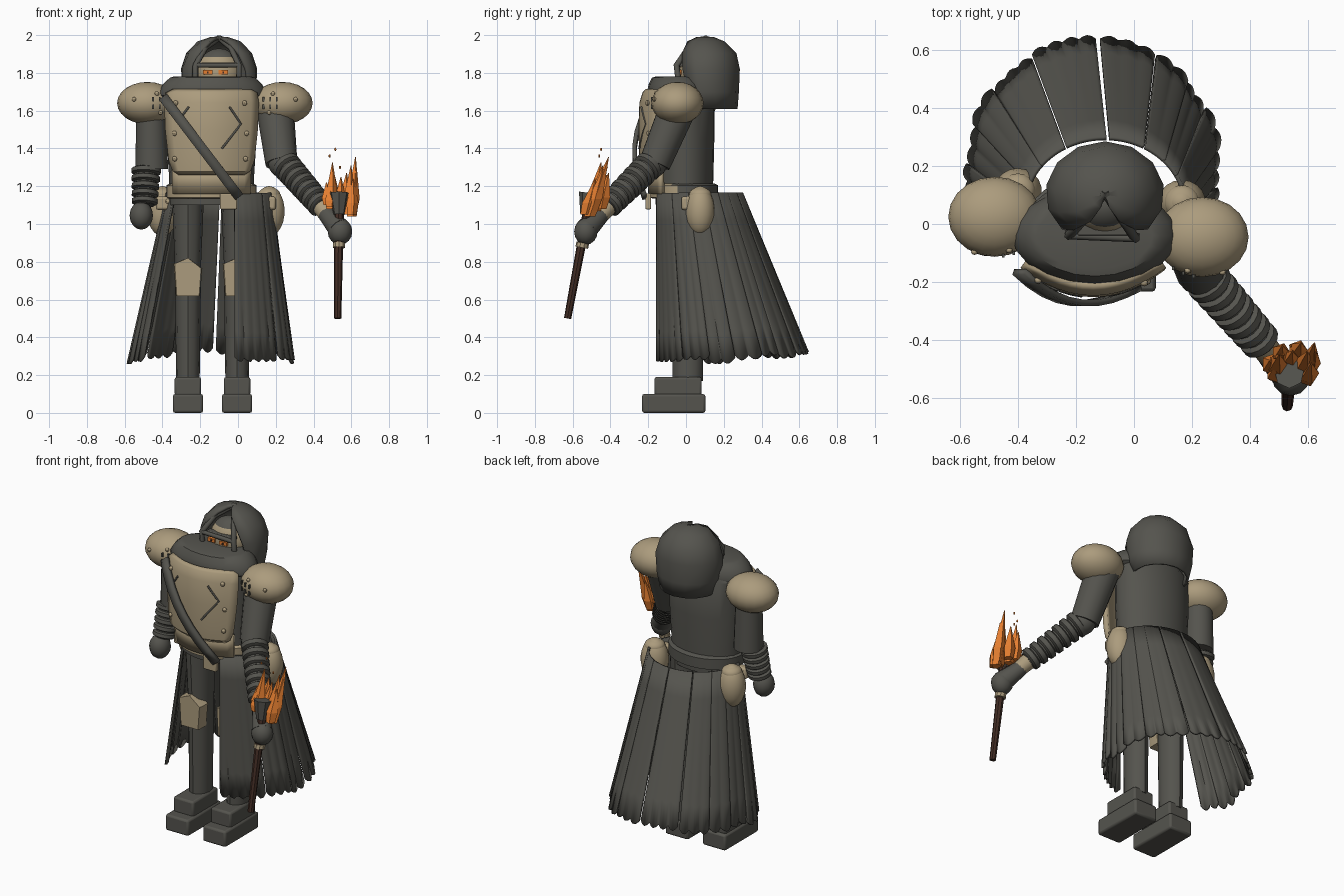
import bpy, bmesh, math, random
from mathutils import Vector, Matrix

if "Cube" in bpy.data.objects:
    bpy.data.objects.remove(bpy.data.objects["Cube"])

random.seed(4)
V = Vector


def material(name, rgb):
    m = bpy.data.materials.new(name)
    m.diffuse_color = (*rgb, 1)
    m.use_nodes = True
    m.node_tree.nodes["Principled BSDF"].inputs["Base Color"].default_value = m.diffuse_color
    return m


DARK = material("charcoal", (0.09, 0.088, 0.076))
TAN = material("tan_leather", (0.41, 0.33, 0.205))
ORANGE = material("flame_orange", (0.78, 0.21, 0.03))
BROWN = material("dark_wood", (0.055, 0.026, 0.018))


def finish(name, bm, mat):
    bmesh.ops.recalc_face_normals(bm, faces=bm.faces)
    me = bpy.data.meshes.new(name)
    bm.to_mesh(me)
    bm.free()
    me.materials.append(mat)
    o = bpy.data.objects.new(name, me)
    bpy.context.collection.objects.link(o)
    return o


def loft(name, rings, mat, closed=True, caps=True):
    bm = bmesh.new()
    vs = [[bm.verts.new(p) for p in r] for r in rings]
    n = len(vs[0])
    for a, b in zip(vs, vs[1:]):
        for i in range(n if closed else n - 1):
            j = (i + 1) % n
            bm.faces.new((a[i], a[j], b[j], b[i]))
    if closed and caps:
        bm.faces.new(vs[0])
        bm.faces.new(vs[-1])
    return finish(name, bm, mat)


def ellipse(cx, cy, z, rx, ry, n=24):
    return [V((cx + rx * math.cos(2 * math.pi * i / n), cy + ry * math.sin(2 * math.pi * i / n), z)) for i in range(n)]


def solid(o, t):
    m = o.modifiers.new("thickness", "SOLIDIFY")
    m.thickness, m.offset = t, 0
    return o


def box(name, c, s, mat, bevel=0.0):
    bm = bmesh.new()
    bmesh.ops.create_cube(bm, size=1, matrix=Matrix.Translation(c) @ Matrix.Diagonal((*s, 1)))
    o = finish(name, bm, mat)
    if bevel:
        m = o.modifiers.new("bevel", "BEVEL")
        m.width, m.segments = bevel, 2
    return o


def ball(name, c, s, mat, seg=18, rings=11):
    bm = bmesh.new()
    bmesh.ops.create_uvsphere(bm, u_segments=seg, v_segments=rings, radius=1,
                              matrix=Matrix.Translation(c) @ Matrix.Diagonal((*s, 1)))
    return finish(name, bm, mat)


def tube(name, a, b, r1, r2, mat, n=14):
    a, b = V(a), V(b)
    bm = bmesh.new()
    mtx = Matrix.Translation((a + b) / 2) @ (b - a).to_track_quat('Z', 'Y').to_matrix().to_4x4()
    bmesh.ops.create_cone(bm, cap_ends=True, segments=n, radius1=r1, radius2=r2, depth=(b - a).length, matrix=mtx)
    return finish(name, bm, mat)


def path(name, pts, r, mat):
    cu = bpy.data.curves.new(name, 'CURVE')
    cu.dimensions, cu.bevel_depth, cu.bevel_resolution, cu.use_fill_caps = '3D', r, 1, True
    sp = cu.splines.new('POLY')
    sp.points.add(len(pts) - 1)
    for p, q in zip(sp.points, pts):
        p.co = (*q, 1)
    cu.materials.append(mat)
    o = bpy.data.objects.new(name, cu)
    bpy.context.collection.objects.link(o)


def coil(name, a, b, count, r0, r1):
    # padded rings along a forearm
    a, b = V(a), V(b)
    half = (b - a) / count * 0.5
    rot = (b - a).to_track_quat('Z', 'Y')
    for i in range(count):
        t = (i + 0.5) / count
        c, r = a.lerp(b, t), r0 + (r1 - r0) * t
        prof = [(-0.85, 0.78), (-0.5, 1), (0.5, 1), (0.85, 0.78)]
        loft(name, [[c + half * h + rot @ p for p in ellipse(0, 0, 0, r * k, r * k, 16)] for h, k in prof], DARK)
    tube(name + "_core", a, b, r0 * 0.78, r1 * 0.78, DARK)


# boots, legs and knee plates
for x in (-0.265, -0.005):
    box("boot_sole", (x, -0.065, 0.05), (0.16, 0.335, 0.1), DARK, 0.012)
    box("boot_upper", (x, -0.042, 0.14), (0.14, 0.25, 0.1), DARK, 0.012)
    loft("leg", [ellipse(x, 0.01, z, r, q, 12) for z, r, q in
                 ((0.17, 0.062, 0.08), (0.62, 0.068, 0.085), (0.8, 0.07, 0.09), (1.15, 0.085, 0.11))], DARK)
    shape = [(-0.064, 0.62), (0.064, 0.62), (0.076, 0.765), (0.0, 0.82), (-0.076, 0.79)]
    loft("knee_plate", [[V((x + px * k, y, z)) for px, z in shape]
                        for y, k in ((-0.03, 1), (-0.09, 1), (-0.105, 0.92))], TAN)

# skirt: softly pleated panels with scalloped hems, flaring to the back
panels = [(-73, -36), (-36, -12), (-12, 8), (8, 27), (27, 43), (42, 60), (61, 87),
          (89, 119), (120, 143), (143, 161), (161, 180), (179, 197), (196, 212)]
for k, (a0, a1) in enumerate(panels):
    nu = 16
    grid = [[] for _ in range(7)]
    off = 0.0 if a0 in (61, 89) else -0.012 + 0.014 * (k % 2)
    lobes = max(2, round((a1 - a0) / 8))
    for i in range(nu + 1):
        u = i / nu
        d = a0 + (a1 - a0) * u
        c, s = math.cos(math.radians(d)), math.sin(math.radians(d))
        lobe = abs(math.sin(math.pi * lobes * u))
        low = 0.295 + 0.04 * max(0, s) - 0.025 * lobe + 0.012 * math.sin(k * 2.1)
        top = V((-0.1 + 0.275 * c, 0.06 + (0.235 if s > 0 else 0.222) * s, 1.165))
        bot = V((-0.14 + (0.437 + off) * c, 0.2 + (0.44 + off if s > 0 else 0.37) * s, low))
        for j in range(7):
            t = j / 6
            grid[j].append(top.lerp(bot, t) + V((c, s, 0)) * (0.012 * lobe - 0.007) * t)
    solid(loft("skirt_panel", grid, DARK, closed=False), 0.014)

# torso, mantle and belt
loft("torso", [ellipse(-0.14, -0.01, z, rx, ry) for z, rx, ry in
               ((1.1, 0.225, 0.15), (1.25, 0.225, 0.155), (1.45, 0.238, 0.16), (1.68, 0.24, 0.16), (1.75, 0.18, 0.12))], DARK)
loft("mantle", [ellipse(-0.135, -0.04, z, rx, ry, 20) for z, rx, ry in
                ((1.66, 0.25, 0.14), (1.68, 0.285, 0.163), (1.7, 0.285, 0.166), (1.74, 0.262, 0.158),
                 (1.775, 0.225, 0.14), (1.782, 0.2, 0.115))], DARK)
belt = loft("belt", [ellipse(-0.14, -0.01, z, rx, ry, 32) for z, rx, ry in
                     ((1.135, 0.225, 0.165), (1.14, 0.238, 0.18), (1.205, 0.238, 0.18), (1.215, 0.22, 0.16))], DARK)
belt.data.materials.append(TAN)
for f in belt.data.polygons:
    if f.center.y < -0.05 and f.normal.y < -0.2:
        f.material_index = 1
box("belt_buckle", (-0.05, -0.2, 1.12), (0.09, 0.03, 0.085), TAN, 0.006)


def chest_y(x):
    return -0.232 + 1.6 * (x + 0.14) ** 2


def plate(name, rows, depth):
    # curved plate from (z, half width, setback) rows
    rings = [[V((-0.14 + w * u / 6, chest_y(-0.14 + w * u / 6) + b, z)) for u in range(-6, 7)] for z, w, b in rows]
    solid(loft(name, rings, TAN, closed=False), depth)


plate("chest_plate", [(1.27, 0.17, 0.02), (1.285, 0.2, 0.005), (1.34, 0.22, 0), (1.5, 0.237, -0.005),
                      (1.64, 0.242, 0), (1.69, 0.235, 0.015), (1.705, 0.2, 0.03)], 0.03)
plate("belly_plate", [(1.16, 0.2, 0.045), (1.3, 0.205, 0.035)], 0.025)
for z, l, r in ((1.64, -0.33, 0.035), (1.48, -0.335, 0.045), (1.345, -0.335, 0.04)):
    for x in (l, r):
        ball("chest_rivet", (x, chest_y(x) - 0.02, z), (0.014, 0.012, 0.014), TAN, 8, 6)
for pts in (((-0.045, 1.62), (0.015, 1.53), (-0.085, 1.4)), ((-0.26, 1.62), (-0.32, 1.54), (-0.18, 1.4))):
    fine = [V((*a, 0)).lerp(V((*b, 0)), i / 4) for a, b in zip(pts, pts[1:]) for i in range(5)]
    path("chest_seam", [(p.x, chest_y(p.x) - 0.018, p.y) for p in fine], 0.006, DARK)

# diagonal strap across the chest, bowed outward near the shoulder
side = V((0.6, 0, 0.45)).normalized() * 0.026
strap = []
for i in range(9):
    t = i / 8
    c = V((-0.395 + 0.4 * t, -0.165 - 0.34 * t * (1 - t) ** 1.1 - 0.055 * t, 1.67 - 0.525 * t))
    strap.append([c - side, c + side])
solid(loft("chest_strap", strap, DARK, closed=False), 0.022)

# hip pouches
for x, y, s in ((0.165, 0.075, 1), (-0.4, 0.115, -1)):
    ball("hip_pouch", (x, y, 1.068), (0.083, 0.078, 0.133), TAN)
    ball("pouch_flap", (x, y, 1.155), (0.06, 0.06, 0.04), TAN)
    box("belt_pouch", (x - 0.01 * s, 0.0, 1.11), (0.09, 0.05, 0.07), TAN, 0.012)
    ball("pouch_button", (x - 0.03 * s, -0.027, 1.12), (0.014, 0.01, 0.014), TAN, 8, 6)

# pauldrons with rivets and small stitches
for x, y, s in ((-0.48, 0.025, -1), (0.235, -0.045, 1)):
    ball("pauldron", (x, y, 1.64), (0.16, 0.138, 0.112), TAN, 20, 12)
    for dx, dz in ((0.07, 0.02), (-0.05, 0.05), (-0.07, -0.05)):
        k = math.sqrt(1 - (dx / 0.16) ** 2 - (dz / 0.112) ** 2)
        ball("pauldron_rivet", (x + s * dx, y - 0.138 * k, 1.64 + dz), (0.012, 0.01, 0.012), TAN, 8, 6)
    for dx in (0.03, 0.065, 0.1):
        k = math.sqrt(1 - (dx / 0.16) ** 2 - 0.01)
        for dz in (-0.02, 0.02):
            box("pauldron_stitch", (x - s * dx, y - 0.138 * k, 1.64 + dz), (0.009, 0.012, 0.024), DARK)

# resting arm
tube("upper_arm_left", (-0.46, 0.03, 1.6), (-0.457, 0.03, 1.29), 0.078, 0.087, DARK)
coil("forearm_left", (-0.485, 0.02, 1.3), (-0.495, -0.03, 1.1), 5, 0.08, 0.068)
ball("fist_left", (-0.512, -0.045, 1.045), (0.062, 0.066, 0.075), DARK, 12, 8)

# raised arm
tube("upper_arm_right", (0.195, -0.04, 1.62), (0.23, -0.165, 1.32), 0.1, 0.085, DARK)
ball("elbow", (0.235, -0.175, 1.32), (0.075, 0.075, 0.075), DARK)
coil("forearm_right", (0.245, -0.185, 1.32), (0.445, -0.415, 1.09), 7, 0.08, 0.068)
tube("wrist_cuff", (0.43, -0.4, 1.105), (0.475, -0.455, 1.045), 0.05, 0.045, TAN)
ball("fist_right", (0.54, -0.53, 0.96), (0.065, 0.062, 0.07), DARK, 12, 8)
tube("hand_right", (0.465, -0.445, 1.055), (0.535, -0.525, 0.975), 0.045, 0.06, DARK)

# torch
tube("torch_handle", (0.528, -0.627, 0.5), (0.535, -0.52, 1.07), 0.019, 0.026, BROWN, 8)
tube("torch_collar", (0.535, -0.552, 0.875), (0.535, -0.547, 0.9), 0.034, 0.034, TAN, 10)
tube("torch_cup", (0.535, -0.53, 1.05), (0.535, -0.515, 1.165), 0.03, 0.052, DARK, 7)
blades = [((0.49, -0.5, 1.08), (0.5, -0.45, 1.325)), ((0.475, -0.49, 1.1), (0.468, -0.47, 1.22)),
          ((0.535, -0.48, 1.07), (0.545, -0.44, 1.25)), ((0.6, -0.51, 1.04), (0.622, -0.41, 1.355)),
          ((0.58, -0.51, 1.05), (0.598, -0.44, 1.31)), ((0.6, -0.5, 1.06), (0.628, -0.44, 1.29)),
          ((0.56, -0.45, 1.08), (0.575, -0.41, 1.27)), ((0.505, -0.46, 1.09), (0.51, -0.42, 1.26)),
          ((0.6, -0.53, 1.05), (0.61, -0.48, 1.24)), ((0.49, -0.52, 1.09), (0.485, -0.49, 1.2))]
for a, b in blades:
    foot, tip = V(a), V(b)
    mid = foot.lerp(tip, 0.32)
    loft("flame", [ellipse(p.x, p.y, p.z, r, r * 1.1, 5) for p, r in ((foot, 0.028), (mid, 0.035), (tip, 0.002))], ORANGE)
for p in ((0.485, -0.46, 1.36), (0.515, -0.45, 1.395), (0.54, -0.42, 1.3)):
    ball("spark", p, (0.006, 0.006, 0.009), ORANGE, 5, 4)

# head with a dark cap, eyes and hood
head = ball("head", (-0.1, 0.065, 1.8), (0.12, 0.1, 0.13), TAN)
head.data.materials.append(DARK)
for f in head.data.polygons:
    if f.center.z > 1.87:
        f.material_index = 1
box("brow", (-0.1, -0.02, 1.845), (0.19, 0.04, 0.022), DARK, 0.006)
for x in (-0.16, -0.078):
    box("eye", (x, -0.03, 1.803), (0.05, 0.02, 0.022), ORANGE)
    box("pupil", (x, -0.041, 1.803), (0.01, 0.008, 0.01), BROWN)
hood = []
for z, rx, ry, cy, gap in ((1.61, 0.165, 0.155, 0.11, 62), (1.7, 0.19, 0.167, 0.105, 55), (1.82, 0.197, 0.172, 0.105, 46),
                           (1.9, 0.168, 0.155, 0.105, 38), (1.96, 0.11, 0.1, 0.1, 26), (1.982, 0.045, 0.045, 0.1, 18)):
    ang = [math.radians(-90 + gap + (360 - 2 * gap) * i / 10) for i in range(11)]
    hood.append([V((-0.1 + rx * math.cos(a), cy + ry * math.sin(a), z)) for a in ang])
hood.append([V((-0.1, 0.1, 1.985))] * 11)
solid(loft("hood", hood, DARK, closed=False), 0.016)
peak, left, right = (-0.1, 0.11, 1.985), (-0.225, -0.04, 1.84), (0.005, -0.05, 1.84)
for end in (left, right):
    mx = (peak[0] + end[0]) / 2
    path("hood_rim", [peak, (mx + (end[0] - mx) * 0.15, 0.015, 1.935), end, (end[0], end[1] + 0.01, 1.76)], 0.016, DARK)
path("hood_bar", [left, right], 0.013, DARK)

# smooth rounded parts while keeping hard edges
bpy.ops.object.select_all(action='DESELECT')
for o in bpy.context.scene.objects:
    if o.type == 'MESH' and o.name.split('.')[0] not in ("flame", "spark"):
        o.select_set(True)
        bpy.context.view_layer.objects.active = o
bpy.ops.object.shade_smooth_by_angle(angle=math.radians(35))
